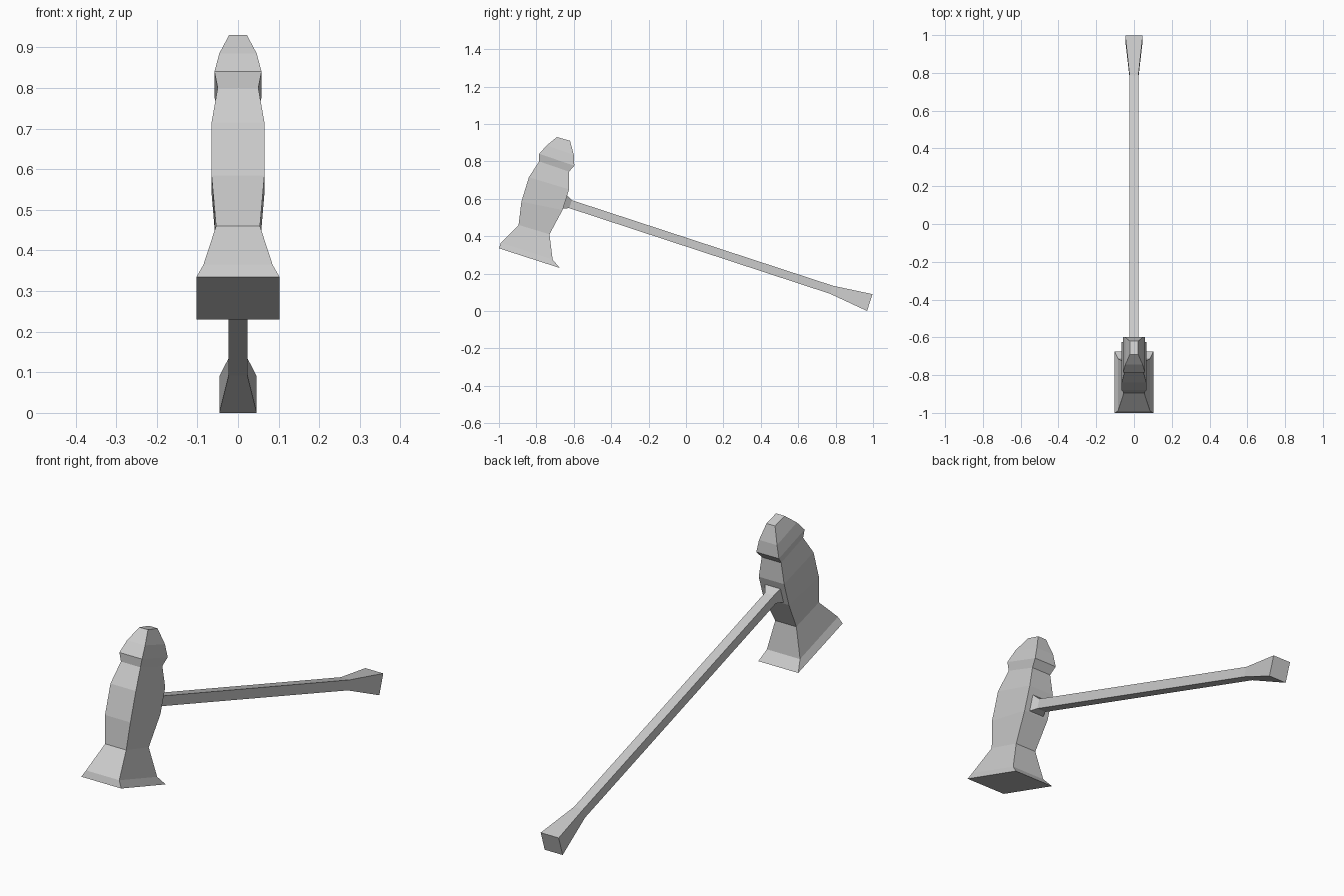
import bpy
import bmesh
from mathutils import Vector

cube = bpy.data.objects.get("Cube")
if cube:
    bpy.data.objects.remove(cube, do_unlink=True)

steel = bpy.data.materials.new("plain grey")
steel.use_nodes = True
GREY = (0.6, 0.6, 0.6, 1)
steel.diffuse_color = GREY
steel.node_tree.nodes["Principled BSDF"].inputs["Base Color"].default_value = GREY


def loft(name, sections):
    """Square-sided loft; a section is (edge point yz, opposite point yz, half width)."""
    bm = bmesh.new()
    rings = []
    for a, b, w in sections:
        corners = [(-w, *a), (w, *a), (w, *b), (-w, *b)]
        rings.append([bm.verts.new(Vector(c)) for c in corners])
    for low, high in zip(rings, rings[1:]):
        for i in range(4):
            j = (i + 1) % 4
            bm.faces.new((low[i], low[j], high[j], high[i]))
    bm.faces.new(rings[0][::-1])
    bm.faces.new(rings[-1])
    bmesh.ops.recalc_face_normals(bm, faces=bm.faces)
    mesh = bpy.data.meshes.new(name)
    bm.to_mesh(mesh)
    bm.free()
    mesh.materials.append(steel)
    obj = bpy.data.objects.new(name, mesh)
    bpy.context.collection.objects.link(obj)
    return obj


# Head: front edge, back edge, half width, from striking face to crown
loft("hammer_head", [
    ((-1.0, 0.335), (-0.675, 0.23), 0.102),
    ((-0.99, 0.365), (-0.713, 0.275), 0.085),
    ((-0.895, 0.46), (-0.73, 0.41), 0.054),
    ((-0.88, 0.585), (-0.66, 0.54), 0.065),
    ((-0.84, 0.715), (-0.625, 0.65), 0.065),
    ((-0.785, 0.80), (-0.625, 0.745), 0.05),
    ((-0.785, 0.84), (-0.597, 0.777), 0.058),
    ((-0.745, 0.885), (-0.6, 0.835), 0.046),
    ((-0.69, 0.93), (-0.62, 0.91), 0.022),
])

# Handle: upper edge, lower edge, half width, from socket flare to pommel
loft("handle", [
    ((-0.64, 0.622), (-0.665, 0.546), 0.042),
    ((-0.61, 0.592), (-0.625, 0.55), 0.023),
    ((0.785, 0.135), (0.77, 0.092), 0.023),
    ((0.997, 0.09), (0.968, 0.0), 0.046),
])
